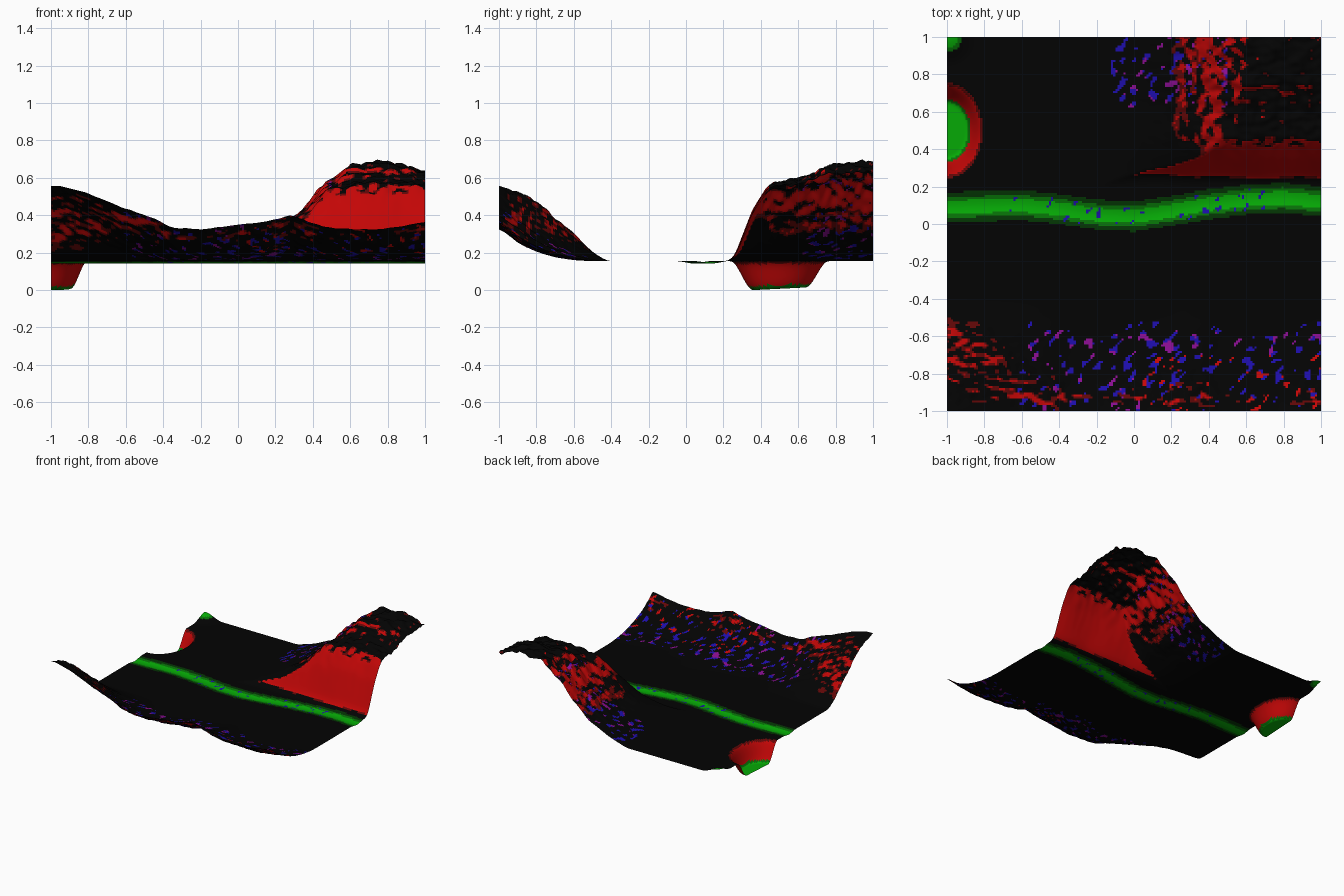
import bpy, bmesh, math
from mathutils import Vector, noise

if "Cube" in bpy.data.objects:
    bpy.data.objects.remove(bpy.data.objects["Cube"])

N = 180          # grid resolution
PLAIN = 0.155    # level of the valley floor

# Profiles as (position, height) points
FRONT = [(-1, .405), (-.95, .405), (-.8, .365), (-.6, .285), (-.45, .235), (-.34, .18), (-.2, .175),
         (0, .20), (.15, .215), (.28, .25), (.36, .225), (.45, .19), (.6, .175), (.75, .175), (.9, .195), (1, .215)]
HIGH = [(-1, 1), (-.9, .91), (-.8, .79), (-.75, .71), (-.7, .57), (-.6, .36), (-.5, .12), (-.42, 0)]
LOW = [(-1, 1), (-.9, .58), (-.8, .29), (-.7, .12), (-.6, .03), (-.5, 0)]
WEST = [(-.16, 0), (0, .05), (.19, .14), (.35, .28), (.47, .42), (.6, .50), (.75, .535), (.85, .52), (1, .475)]
SOUTH = [(.22, 0), (.26, .03), (.35, .27), (.41, .375), (.46, .425), (.6, .44), (.7, .48), (.76, .515), (.95, .54), (1, .535)]
RIVER = [(-1, .09), (-.6, .10), (-.4, .08), (-.2, .05), (0, .04), (.2, .07), (.4, .105), (.6, .13), (.8, .14), (1, .12)]


def lerp(points, t):
    if t <= points[0][0]:
        return points[0][1]
    for (a, u), (b, v) in zip(points, points[1:]):
        if t <= b:
            return u + (v - u) * (t - a) / (b - a)
    return points[-1][1]


def curve(points, t, s=.025):
    """Piecewise profile with rounded corners."""
    return (lerp(points, t - s) + 2 * lerp(points, t) + lerp(points, t + s)) / 4


def smooth(a, b, t):
    t = min(1, max(0, (t - a) / (b - a)))
    return t * t * (3 - 2 * t)


def bumps(x, y, seed):
    return noise.noise(Vector((x, y, seed)))


def crater_radius(x, y):
    return math.hypot((x + 1) / .19, (y - .5) / .255)


def height(x, y):
    # front hills
    e = curve(FRONT, x)
    w = min(1, max(0, (e - .175) / .23))
    hill = e * (w * curve(HIGH, y) + (1 - w) * curve(LOW, y))
    # mountain in the back right corner
    a, b = curve(WEST, x), curve(SOUTH, y + .025 * bumps(x * 3, 0, 1), .015)
    peak = .5 * min(a, b) + .5 * a * b / .54
    # rough rock on raised ground, calmer on the cliff face
    rock = bumps(x * 9, y * 11, 2) * .55 + bumps(x * 20, y * 26, 5) * .45
    cliff = 1 - .75 * (1 - smooth(.38, .46, y))
    z = PLAIN + hill + peak
    z += rock * (.045 * smooth(0, .35, peak) * cliff + .03 * smooth(0, .2, hill) * (.25 + .75 * smooth(-1, -.9, y)))
    # river bed, crater with a slightly tilted floor, raised corner
    z -= .012 * (1 - smooth(0, .09, abs(y - lerp(RIVER, x))))
    z -= (.155 - .05 * max(0, y - .35)) * (1 - smooth(.55, 1.03, crater_radius(x, y)))
    z += .045 * (1 - smooth(0, .16, math.hypot(x + 1, y - 1)))
    return z


def material(name, rgb):
    m = bpy.data.materials.new(name)
    m.diffuse_color = (*rgb, 1)
    m.use_nodes = True
    m.node_tree.nodes["Principled BSDF"].inputs["Base Color"].default_value = m.diffuse_color
    return m


PALETTE = [("dark_ground", (.001, .001, .001)), ("red_cliff", (.55, .002, .002)), ("dim_red", (.12, .002, .002)),
           ("green_bright", (.002, .42, .002)), ("green_mid", (.002, .17, .002)), ("green_dim", (.001, .035, .001)),
           ("blue_speck", (.012, .004, .4)), ("purple_speck", (.25, .004, .28))]


def colour(c, slope):
    x, y = c.x, c.y
    speck = bumps((x - y) * 24, (x + y) * 12, 9)
    patch = bumps(x * 3, y * 3, 7)
    d = abs(y - lerp(RIVER, x))
    # river and other low ground
    if d < .08:
        if d < .06 and speck > .38 and abs(x) < .7 and patch > -.2:
            return 6
        return 3 if d < .035 else 4 if d < .055 else 5
    r = crater_radius(x, y)
    corner = math.hypot(x + 1, y - 1)
    if r < .6 or corner < .06:
        return 3
    if r < .66 or corner < .08:
        return 4
    if r < 1.0:
        return 1 if r < .94 else 2
    # steep rock
    if slope > 1.05:
        return 1
    if slope > .9:
        return 2
    # speckled gentle slopes
    rough = (y < -.52 and x > -.62) or (y > .62 and -.12 < x < .5)
    if rough and slope > .1 and speck > .28 - .3 * patch:
        hue = bumps(x * 14, y * 14, 3)
        if -.7 > y and .05 < x and hue > .05:
            return 1
        return 7 if hue > .1 else 6
    return 0


# Terrain sheet
bm = bmesh.new()
bmesh.ops.create_grid(bm, x_segments=N, y_segments=N, size=1)
for v in bm.verts:
    v.co.z = height(v.co.x, v.co.y)
base = min(v.co.z for v in bm.verts)
for v in bm.verts:
    v.co.z -= base
bm.normal_update()
for f in bm.faces:
    f.smooth = True
    n = f.normal
    f.material_index = colour(f.calc_center_median(), math.hypot(n.x, n.y) / max(n.z, .01))
mesh = bpy.data.meshes.new("terrain")
bm.to_mesh(mesh)
bm.free()
for name, rgb in PALETTE:
    mesh.materials.append(material(name, rgb))
terrain = bpy.data.objects.new("terrain", mesh)
bpy.context.collection.objects.link(terrain)
